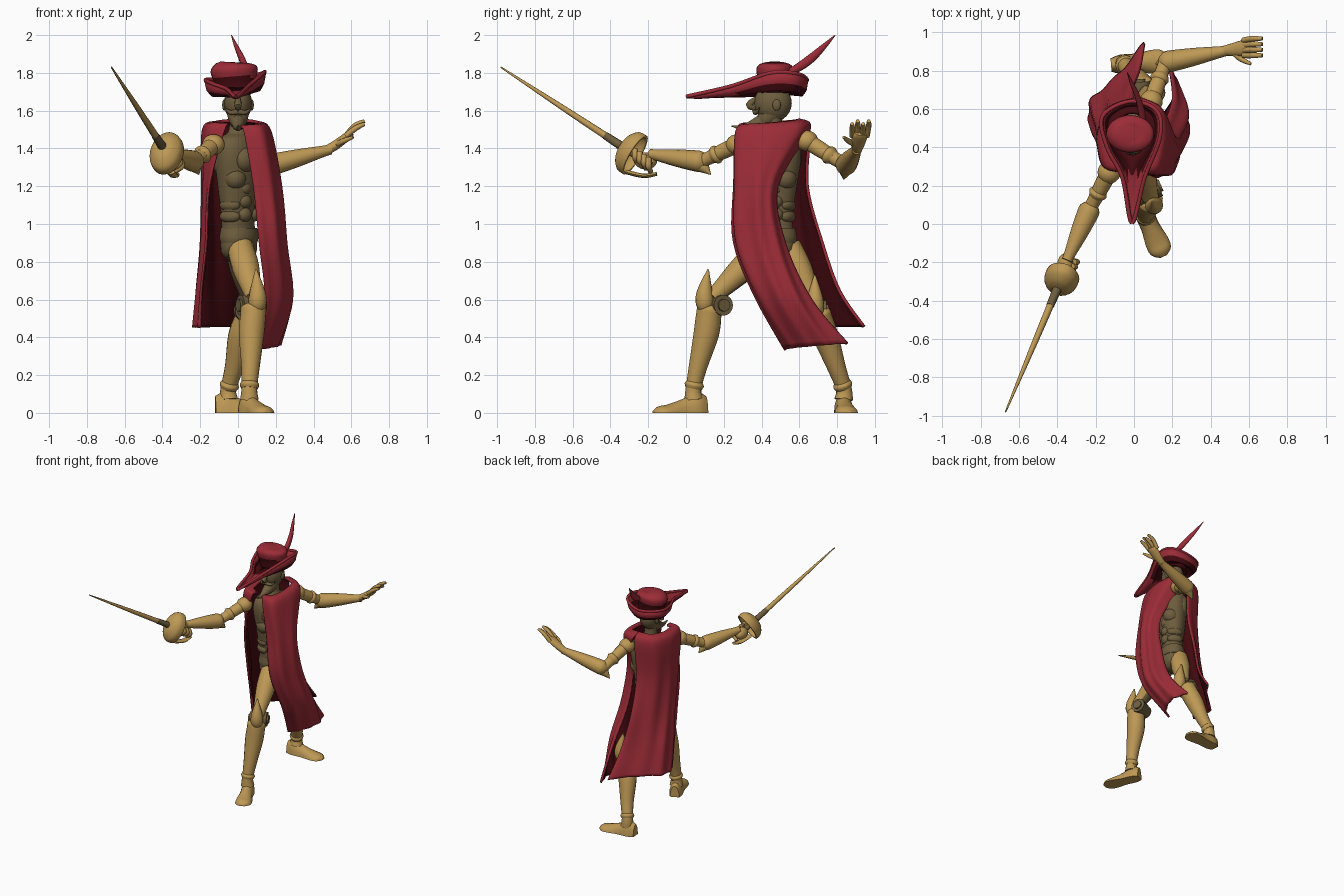
import bpy, bmesh, math
from mathutils import Vector, Matrix

if "Cube" in bpy.data.objects:
    bpy.data.objects.remove(bpy.data.objects["Cube"])


def material(name, rgb):
    m = bpy.data.materials.new(name)
    m.use_nodes = True
    m.diffuse_color = (*rgb, 1)
    m.node_tree.nodes["Principled BSDF"].inputs["Base Color"].default_value = (*rgb, 1)
    return m


RED = material("crimson cloth", (0.33, 0.025, 0.038))
LINING = material("dark red lining", (0.055, 0.003, 0.005))
GOLD = material("ochre leather", (0.51, 0.315, 0.09))
BROWN = material("dull brown", (0.155, 0.11, 0.048))


def finish(name, bm, *mats):
    me = bpy.data.meshes.new(name)
    bm.to_mesh(me)
    bm.free()
    ob = bpy.data.objects.new(name, me)
    bpy.context.scene.collection.objects.link(ob)
    for m in mats:
        me.materials.append(m)
    bpy.context.view_layer.objects.active = ob
    ob.select_set(True)
    bpy.ops.object.shade_smooth_by_angle(angle=math.radians(50))
    ob.select_set(False)
    return ob


def spline(pts, n=4, closed=False):
    """Catmull-Rom through tuples of any length."""
    k, out = len(pts), []
    at = lambda i: pts[i % k] if closed else pts[max(0, min(k - 1, i))]
    for i in range(k if closed else k - 1):
        for s in range(n):
            t = s / n
            out.append([0.5 * (2 * b + (c - a) * t + (2 * a - 5 * b + 4 * c - d) * t * t
                               + (3 * b - a - 3 * c + d) * t ** 3)
                        for a, b, c, d in zip(at(i - 1), at(i), at(i + 1), at(i + 2))])
    return out if closed else out + [list(pts[-1])]


def bridge(bm, rows, closed=False):
    faces = []
    for a, b in zip(rows, rows[1:]):
        for j in range(len(a) if closed else len(a) - 1):
            k = (j + 1) % len(a)
            faces.append(bm.faces.new((a[j], a[k], b[k], b[j])))
    return faces


def limb(name, pts, mat, sides=16, caps=True, n=4):
    """Sweep of circles or ellipses; points are x, y, z, r or x, y, z, rx, ry."""
    path = spline([p if len(p) == 5 else (*p, p[3]) for p in pts], n)
    pos = [Vector(p[:3]) for p in path]
    bm, rows, old = bmesh.new(), [], None
    for i, p in enumerate(path):
        t = (pos[min(i + 1, len(pos) - 1)] - pos[max(i - 1, 0)]).normalized()
        q = t.to_track_quat('Z', 'Y') if old is None else old.rotation_difference(t) @ q
        old = t
        ring = []
        for k in range(sides):
            a = math.tau * k / sides
            v = pos[i] + q @ Vector((max(p[3], .001) * math.cos(a), max(p[4], .001) * math.sin(a), 0))
            v.z = max(v.z, 0)
            ring.append(bm.verts.new(v))
        rows.append(ring)
    bridge(bm, rows, True)
    if caps:
        bm.faces.new(rows[0][::-1])
        bm.faces.new(rows[-1])
    return finish(name, bm, mat)


def second_colour(ob, mat, rule):
    ob.data.materials.append(mat)
    for p in ob.data.polygons:
        p.material_index = 1 if rule(p) else 0


def ball(name, loc, size, mat):
    bm = bmesh.new()
    bmesh.ops.create_uvsphere(bm, u_segments=20, v_segments=12, radius=1,
                              matrix=Matrix.Translation(loc) @ Matrix.Diagonal((*size, 1)))
    return finish(name, bm, mat)


def disc(name, loc, direction, r, depth, mat):
    a, d = Vector(loc), Vector(direction).normalized() * depth
    limb(name, [(*(a - d), r), (*(a + d), r)], mat, 20, n=1)
    limb(name + "_hub", [(*(a - d * 1.2), r * .6), (*(a + d * 1.2), r * .6)], mat, 16, n=1)


def shell(ob, thick, material_offset=0, offset=-1):
    s = ob.modifiers.new("thickness", 'SOLIDIFY')
    s.thickness, s.offset, s.material_offset = thick, offset, material_offset


# Cloak: two panels hanging from the neck, open where the arms come out
def cloak(name, rows, flip):
    lines = [[(x, y, z0 + (z1 - z0) * i / (len(r) - 1)) for i, (x, y) in enumerate(r)]
             for z0, z1, r in rows]
    across = [spline(l, 8) for l in lines]
    columns = [spline(c, 6) for c in zip(*across)]
    bm, grid = bmesh.new(), []
    for i, col in enumerate(columns):
        fold = math.sin(math.tau * 4.5 * i / (len(columns) - 1))
        grid.append([])
        for x, y, z in col:
            out = Vector((x, y - .47, 0)).normalized() * .007 * fold * min(1, (1.53 - z) * 2)
            grid[-1].append(bm.verts.new(Vector((x, y, z)) + out))
    faces = bridge(bm, grid)
    if flip:
        bmesh.ops.reverse_faces(bm, faces=faces)
    shell(finish(name, bm, RED, LINING), .016, 1)


cloak("cloak_chest_panel", [
    (1.52, 1.56, [(.01, .32), (.09, .35), (.11, .47), (.09, .57), (.01, .6)]),
    (1.49, 1.5, [(.03, .27), (.13, .275), (.175, .45), (.15, .6), (.04, .66)]),
    (1.2, 1.2, [(.08, .255), (.17, .26), (.23, .38), (.21, .46), (.14, .49)]),
    (.9, .9, [(.11, .255), (.2, .27), (.255, .4), (.24, .49), (.16, .53)]),
    (.6, .6, [(.14, .37), (.22, .39), (.285, .5), (.275, .6), (.2, .67)]),
    (.33, .37, [(.09, .52), (.15, .55), (.205, .64), (.225, .75), (.18, .86)])], False)
cloak("cloak_back_panel", [
    (1.53, 1.56, [(-.05, .32), (-.1, .35), (-.12, .47), (-.08, .57), (.01, .6)]),
    (1.5, 1.5, [(-.07, .27), (-.16, .3), (-.19, .46), (-.13, .61), (.01, .66)]),
    (1.2, 1.2, [(-.15, .3), (-.18, .36), (-.19, .47), (-.13, .6), (0, .65)]),
    (.9, .9, [(-.165, .35), (-.19, .42), (-.195, .52), (-.12, .64), (0, .73)]),
    (.65, .65, [(-.19, .43), (-.215, .47), (-.215, .6), (-.11, .7), (.03, .82)]),
    (.45, .46, [(-.2, .47), (-.235, .53), (-.225, .65), (-.09, .775), (.05, .95)])], True)


# Torso with muscle pads and belt, turned between side and front
def turn(ob):
    c = Matrix.Translation((0, .46, 0))
    ob.matrix_world = c @ Matrix.Rotation(math.radians(-28), 4, 'Z') @ c.inverted()


turn(limb("torso", [(0, .47, .8, .05, .06), (0, .47, .86, .09, .115), (0, .46, 1.02, .08, .11),
                    (0, .46, 1.2, .1, .135), (0, .46, 1.36, .11, .16), (0, .46, 1.45, .09, .14),
                    (0, .46, 1.49, .05, .055), (0, .46, 1.58, .045, .05)], BROWN, 24))
turn(limb("belt", [(0, .47, .9, .09, .12), (0, .47, .93, .097, .125), (0, .47, .98, .09, .117)], BROWN, 24))
for s in (-1, 1):
    y = .46 + s * .09
    turn(ball("rib_muscle", (.03, y, 1.24), (.06, .06, .06), BROWN))
    turn(ball("chest_muscle", (.07, .46 + s * .06, 1.34), (.06, .07, .07), BROWN))
    turn(ball("shoulder_blade", (-.05, .46 + s * .07, 1.35), (.06, .07, .1), BROWN))
    for k in range(3):
        turn(ball("belly_muscle", (.06, .46 + s * .045, 1.05 + k * .07), (.04, .045, .04), BROWN))
        turn(ball("side_muscle", (0, y, 1.04 + k * .06), (.06, .035, .035), BROWN))

# Head with nose, moustache and pointed beard
ball("head", (0, .46, 1.64), (.074, .1, .1), BROWN)
limb("jaw", [(0, .46, 1.6, .06, .07), (0, .42, 1.55, .05, .05), (0, .39, 1.51, .025, .025)], BROWN)
limb("nose", [(0, .38, 1.67, .012), (0, .335, 1.63, .02), (0, .37, 1.61, .012)], BROWN, 10)
limb("beard", [(0, .42, 1.55, .045), (0, .36, 1.525, .032), (0, .3, 1.51, .016), (0, .24, 1.52, .003)], BROWN, 10)
for s in (-1, 1):
    limb("moustache", [(0, .365, 1.595, .014), (s * .04, .37, 1.59, .012), (s * .07, .39, 1.615, .002)], BROWN, 8)
    ball("ear", (s * .072, .48, 1.63), (.012, .022, .03), BROWN)

# Hat: long pointed brim with raised sides, crown, feather
outline = spline([(-.01, .005, 1.675), (-.06, .24, 1.715), (-.14, .4, 1.745), (-.165, .56, 1.765), (-.02, .64, 1.76),
                  (.12, .59, 1.795), (.135, .45, 1.8), (.055, .24, 1.73)], 6, True)
bm, rings = bmesh.new(), []
for f, drop in ((0, 0), (.3, .03), (.6, .058), (.85, .045), (1, 0)):
    ring = []
    for x, y, z in outline:
        d = Vector((x + .01, y - .47)).normalized()
        p = Vector((-.01 + d.x * .085, .47 + d.y * .11, 1.715)).lerp(Vector((x, y, z)), f)
        ring.append(bm.verts.new(p - Vector((0, 0, drop * min(1, .25 + y * 1.6)))))
    rings.append(ring)
faces = bridge(bm, rings, True)
for f in faces[:3 * len(outline)]:
    if f.calc_center_median().y > .27:
        f.material_index = 1
bmesh.ops.recalc_face_normals(bm, faces=bm.faces)
shell(finish("hat_brim", bm, RED, LINING), .016, 0, 0)
roll = [(x, y, z, .011) for x, y, z in outline]
limb("brim_edge", roll + roll[:1], RED, 8, n=1)
crown = limb("hat_crown", [(-.01, .47, 1.69, .082, .108), (-.015, .47, 1.75, .085, .11), (-.02, .47, 1.81, .098, .125),
                           (-.022, .47, 1.84, .088, .11), (-.022, .47, 1.855, .05, .07),
                           (-.022, .47, 1.845, .005, .005)], RED, 24)
second_colour(crown, LINING, lambda p: p.center.z < 1.78)
limb("feather", [(.05, .5, 1.79, .012, .01), (.04, .58, 1.82, .018, .022), (.02, .66, 1.875, .015, .024),
                 (-.01, .73, 1.94, .01, .015), (-.035, .79, 2.0, .002, .002)], RED, 10)


# Legs: thigh with a gold front plate, knee guard, boot and foot
def leg(tag, hip, knee, ankle, toe_dir):
    h, k, a, d = Vector(hip), Vector(knee), Vector(ankle), Vector(toe_dir).normalized()
    side = Vector((-d.y, d.x, 0))
    thigh = limb(tag + "_thigh", [(*h, .07), (*h.lerp(k, .4), .072), (*h.lerp(k, .85), .05), (*k, .045)], GOLD)
    second_colour(thigh, BROWN, lambda p: p.normal.dot(d) < -.25)
    limb(tag + "_boot", [(*k.lerp(a, .08), .05), (*k.lerp(a, .12), .068), (*k.lerp(a, .2), .068),
                         (*(k.lerp(a, .4) - d * .008), .068), (*k.lerp(a, .75), .05),
                         (*a, .042), (*(a - Vector((0, 0, .06))), .05)], GOLD)
    limb(tag + "_ankle_ring", [(*(k.lerp(a, .92)), .04), (*(k.lerp(a, .96)), .052), (*a, .045)], GOLD)
    g = k + d * .045
    limb(tag + "_knee_guard", [(*(g - Vector((0, 0, .09))), .015), (*(g - Vector((0, 0, .04))), .045),
                               (*(g + Vector((0, 0, .03))), .042), (*(g + Vector((0, 0, .15)) - d * .02), .004)], GOLD)
    disc(tag + "_knee_disc", k - d * .035 - Vector((0, 0, .04)), side, .055, .064, BROWN)
    f = Vector((a.x, a.y, 0))
    limb(tag + "_foot", [(*(f - d * .07), .035, .09), (*(f - d * .02), .05, .11), (*(f + d * .06), .05, .075),
                         (*(f + d * .15), .062, .045), (*(f + d * .2), .055, .035), (*(f + d * .23), .02, .015)], GOLD)


leg("front_leg", (.01, .42, .88), (.085, .14, .61), (.06, .04, .13), (.45, -1, 0))
leg("back_leg", (0, .54, .88), (.07, .68, .58), (-.05, .835, .13), (1, .08, 0))


# Arms: sleeve, gauntlet with flared cuff
def arm(tag, shoulder, elbow, wrist):
    s, e, w = Vector(shoulder), Vector(elbow), Vector(wrist)
    back = (e - w).normalized()
    ball(tag + "_shoulder", s, (.06, .06, .055), GOLD)
    limb(tag + "_upper", [(*s, .045), (*s.lerp(e, .4), .042), (*s.lerp(e, .8), .036), (*e, .038)], GOLD)
    limb(tag + "_armband", [(*s.lerp(e, .5), .04), (*s.lerp(e, .58), .05), (*s.lerp(e, .68), .038)], GOLD)
    limb(tag + "_gauntlet", [(*(e + back * .03), .03), (*e, .054), (*e.lerp(w, .15), .055), (*e.lerp(w, .5), .045),
                             (*e.lerp(w, .9), .029), (*w, .028)], GOLD)
    limb(tag + "_elbow_point", [(*(e + back * .055 - Vector((0, 0, .06))), .003), (*(e - Vector((0, 0, .02))), .038),
                                (*e.lerp(w, .25), .035)], GOLD, 12)


arm("right_arm", (-.13, .27, 1.42), (-.23, .08, 1.33), (-.35, -.19, 1.37))
arm("left_arm", (.09, .64, 1.44), (.165, .845, 1.31), (.49, .905, 1.395))

# Open left hand
limb("left_palm", [(.47, .905, 1.39, .025, .025), (.52, .91, 1.42, .035, .025), (.58, .92, 1.465, .042, .022),
                   (.6, .925, 1.48, .03, .015)], GOLD)
for k in range(4):
    y, up = .88 + k * .026, .015 * (k % 2)
    limb("left_finger", [(.57, y, 1.465, .015), (.62, y + .003 * k, 1.505 + up, .015),
                         (.67, y + .003 * k, 1.53 + up, .01)], GOLD, 8)
limb("left_thumb", [(.52, .895, 1.42, .016), (.56, .86, 1.44, .015), (.61, .835, 1.46, .008)], GOLD, 8)

# Sword with shallow cup guard and knuckle bow, gripped in the right fist
tip = Vector((-.67, -.98, 1.83))
cup = Vector((-.378, -.285, 1.375))
d = (tip - cup).normalized()
shell(limb("cup_guard", [(*(cup + d * t), r * .8, r * 1.08) for t, r in
                         ((-.02, .112), (.015, .11), (.04, .095), (.065, .06), (.075, .015))], GOLD, 24, False), .014)
limb("knuckle_bow", [(*(cup + Vector((.02, -.03, -.1))), .025, .012), (*(cup + Vector((.04, .06, -.12))), .025, .012),
                     (*(cup + Vector((.05, .13, -.11))), .018, .01)], GOLD, 8)
limb("blade", [(*(cup + d * .06), .02), (*cup.lerp(tip, .5), .015), (*tip, .004)], GOLD, 10)
limb("blade_collar", [(*(cup + d * .06), .024), (*(cup + d * .18), .0205)], BROWN, 10)
limb("grip", [(*(cup - d * .13), .02), (*(cup + d * .07), .017)], BROWN, 10)
ball("right_fist", cup - d * .06 + Vector((0, .025, -.01)), (.042, .06, .045), GOLD)
for k in range(4):
    c = cup - d * (.11 - k * .03)
    limb("right_finger", [(*(c + Vector((.03, 0, .03))), .016), (*(c + Vector((.045, 0, -.01))), .016),
                          (*(c + Vector((.005, .01, -.04))), .014)], GOLD, 8)
